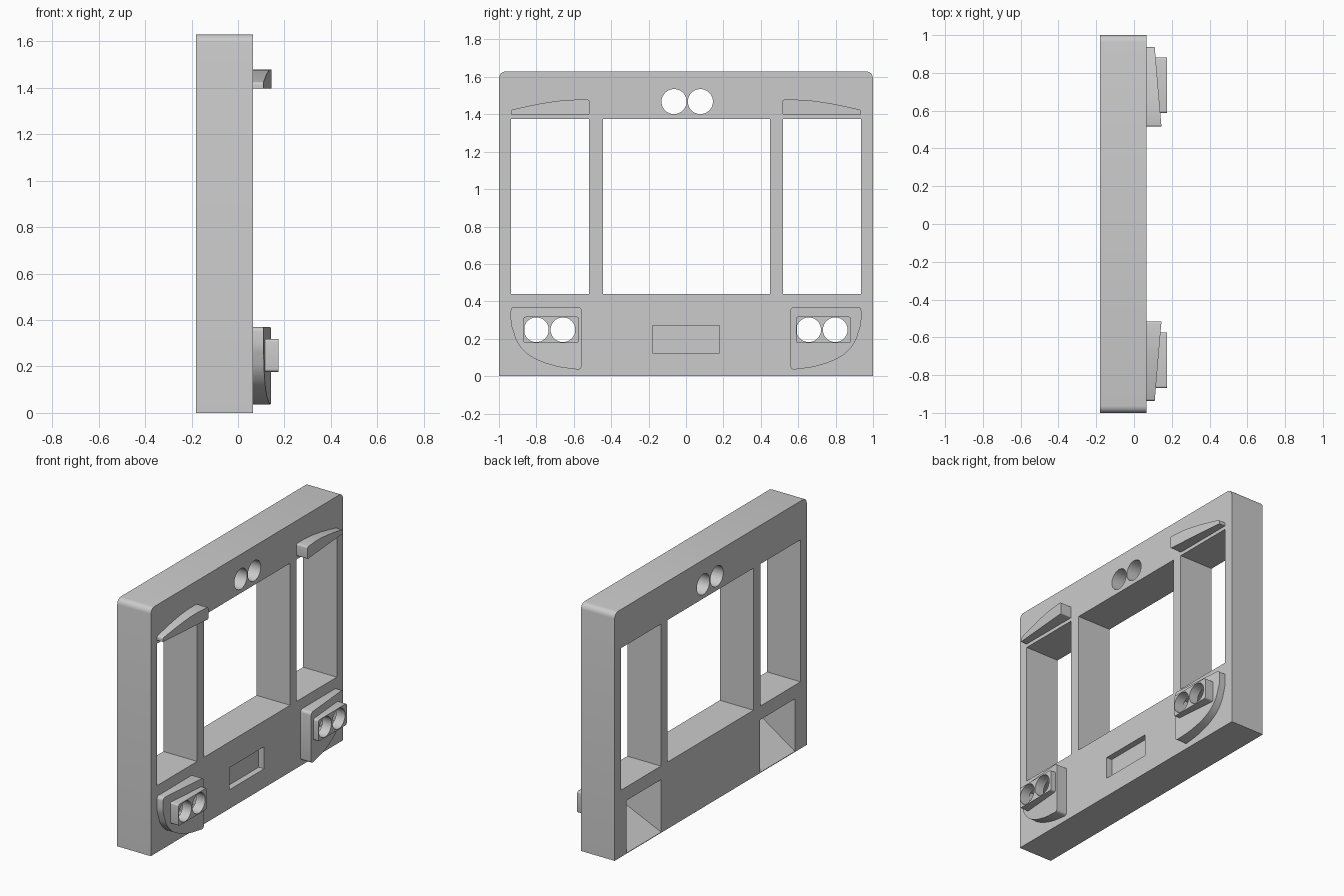
import bpy, bmesh
from math import cos, sin, tau
from mathutils import Vector

cube = bpy.data.objects.get("Cube")
if cube:
    bpy.data.objects.remove(cube, do_unlink=True)

grey = bpy.data.materials.new("light_grey")
grey.use_nodes = True
grey.diffuse_color = (0.6, 0.6, 0.6, 1)
grey.node_tree.nodes["Principled BSDF"].inputs["Base Color"].default_value = (0.6, 0.6, 0.6, 1)

BACK, FACE, LAMP_FRONT = -0.18, 0.065, 0.175


def rounded(points, steps=6):
    """Outline in (y, z) with each corner (y, z, radius) filleted."""
    out = []
    for i, (y, z, r) in enumerate(points):
        p = Vector((y, z))
        if not r:
            out.append(p)
            continue
        a = p + (Vector(points[i - 1][:2]) - p).normalized() * r
        b = p + (Vector(points[(i + 1) % len(points)][:2]) - p).normalized() * r
        mid = p * 0.83 + (a + b) * 0.085
        for k in range(steps + 1):
            t = k / steps
            out.append(a * (1 - t) ** 2 + mid * 2 * t * (1 - t) + b * t * t)
    return out


def rect(y0, y1, z0, z1, r=0):
    return rounded([(y0, z0, r), (y1, z0, r), (y1, z1, r), (y0, z1, r)])


def circle(y, z, r, n=40):
    return [Vector((y + r * cos(tau * k / n), z + r * sin(tau * k / n))) for k in range(n)]


def loft(name, back, front, x0, x1):
    """Solid between two matching outlines; x1 may be a function of y."""
    bm = bmesh.new()
    depth = x1 if callable(x1) else (lambda y: x1)
    a = [bm.verts.new((x0, p.x, p.y)) for p in back]
    b = [bm.verts.new((depth(p.x), p.x, p.y)) for p in front]
    bm.faces.new(a)
    bm.faces.new(b)
    for i in range(len(a)):
        j = (i + 1) % len(a)
        bm.faces.new((a[i], a[j], b[j], b[i]))
    bmesh.ops.recalc_face_normals(bm, faces=bm.faces)
    mesh = bpy.data.meshes.new(name)
    bm.to_mesh(mesh)
    bm.free()
    mesh.materials.append(grey)
    obj = bpy.data.objects.new(name, mesh)
    bpy.context.collection.objects.link(obj)
    return obj


def prism(name, outline, x0, x1):
    return loft(name, outline, outline, x0, x1)


def cut(target, cutters):
    """Subtract the cutters, bake the result and discard them."""
    for c in cutters:
        c.hide_render = True
        mod = target.modifiers.new("cut", "BOOLEAN")
        mod.operation, mod.solver, mod.object = "DIFFERENCE", "EXACT", c
    bpy.context.view_layer.update()
    graph = bpy.context.evaluated_depsgraph_get()
    mesh = bpy.data.meshes.new_from_object(target.evaluated_get(graph))
    target.modifiers.clear()
    target.data = mesh
    for c in cutters:
        bpy.data.objects.remove(c, do_unlink=True)


def sloped_front(y):
    return 0.145 - (abs(y) - 0.52) * 0.085


parts = []

# Main panel with rounded top corners
panel = prism("panel", rounded([(-1, 0, 0), (1, 0, 0), (1, 1.63, 0.038), (-1, 1.63, 0.038)]), BACK, FACE)
parts.append(panel)
holes = []

# Three window openings
for y0, y1 in ((-0.935, -0.518), (-0.445, 0.45), (0.518, 0.935)):
    holes.append(prism("window_cutter", rect(y0, y1, 0.44, 1.375), -1, 1))

# Pair of round top lamp holes
for y in (-0.064, 0.077):
    holes.append(prism("top_lamp_cutter", circle(y, 1.468, 0.067), -1, 1))

# Shallow plate recess
holes.append(prism("plate_cutter", rect(-0.18, 0.18, 0.125, 0.27), FACE - 0.04, 1))

LZ0, LZ1 = 0.177, 0.318
for side, tag, box0 in ((1, "left", 0.587), (-1, "right", -0.869)):
    box1 = box0 + 0.295
    y0, y1 = sorted((side * 0.515, side * 0.876))

    # Tapered pocket behind the lamps
    wide, narrow = rect(y0, y1, 0.004, 0.35), rect(box0 + 0.006, box1 - 0.006, LZ0 + 0.005, LZ1 - 0.005)
    extend = 0.02
    wider = [w + (w - n) * extend for w, n in zip(wide, narrow)]
    holes.append(loft("pocket_cutter", wider, narrow, BACK - extend * (FACE - BACK), FACE + 0.001))

    # Headlamp bezel with curved lower outer edge
    shape = [(0.558, 0.37, 0.02), (0.937, 0.37, 0.02), (0.937, 0.28, 0.02), (0.905, 0.18, 0.03),
             (0.855, 0.12, 0.03), (0.78, 0.078, 0.03), (0.68, 0.048, 0.03), (0.558, 0.033, 0.02)]
    bezel = prism("headlamp_bezel_" + tag, rounded([(side * y, z, r) for y, z, r in shape]), FACE, sloped_front)
    cut(bezel, [prism("box_cutter", rect(box0, box1, LZ0, LZ1, 0.012), 0, 1)])

    # Lamp box, hollow behind, with two round openings
    box = prism("lamp_box_" + tag, rect(box0, box1, LZ0, LZ1, 0.012), FACE, LAMP_FRONT)
    cutters = [prism("cavity_cutter", rect(box0 + 0.006, box1 - 0.006, LZ0 + 0.005, LZ1 - 0.005), 0, 0.11)]
    for offset in (0.069, 0.211):
        cutters.append(prism("lamp_cutter", circle(box0 + offset, 0.248, 0.066), 0.1, 1))
    cut(box, cutters)

    # Brow above the side window
    brow_shape = [(0.516, 1.398, 0.006), (0.516, 1.478, 0.01), (0.64, 1.478, 0.05), (0.78, 1.458, 0.05),
                  (0.936, 1.424, 0.01), (0.936, 1.398, 0)]
    brow = prism("brow_" + tag, rounded([(side * y, z, r) for y, z, r in brow_shape]), FACE, sloped_front)
    parts += [bezel, box, brow]

cut(panel, holes)

# Smooth the rounded edges only
bpy.ops.object.select_all(action="DESELECT")
for obj in parts:
    obj.select_set(True)
bpy.context.view_layer.objects.active = panel
bpy.ops.object.shade_smooth_by_angle(angle=0.5)
